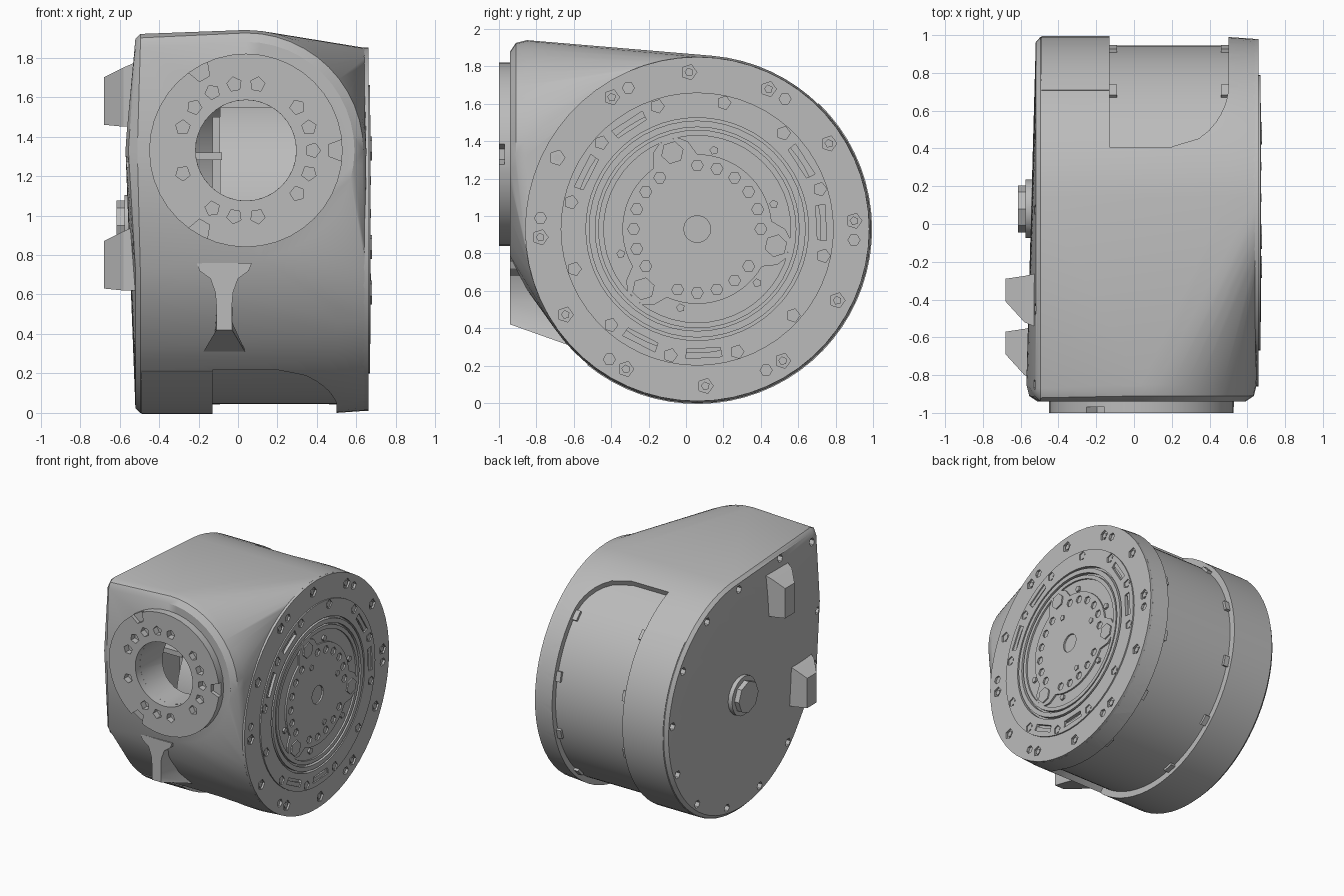
import bpy, bmesh
from math import radians, cos, sin, pi, sqrt

cube = bpy.data.objects.get("Cube")
if cube:
    bpy.data.objects.remove(cube)

CY, CZ = 0.06, 0.93      # main drum axis
FX, FZ = 0.04, 1.33      # front port axis

grey = bpy.data.materials.new("housing grey")
grey.use_nodes = True
grey.diffuse_color = (0.5, 0.5, 0.5, 1)
grey.node_tree.nodes["Principled BSDF"].inputs["Base Color"].default_value = (0.5, 0.5, 0.5, 1)


def along_x(pts, x):
    return [(x, u, v) for u, v in pts]


def along_y(pts, y):
    return [(u, y, v) for u, v in pts]


def circ(u, v, r, n=64, turn=0):
    return [(u + r * cos(2 * pi * i / n + turn), v + r * sin(2 * pi * i / n + turn)) for i in range(n)]


def polar(r, deg, u=CY, v=CZ):
    return u + r * cos(radians(deg)), v + r * sin(radians(deg))


def loft(bm, loops, cyclic=False):
    """Skin loops of equal length; close into a ring or cap both ends."""
    rows = [[bm.verts.new(p) for p in lp] for lp in loops]
    for a, b in zip(rows, rows[1:] + (rows[:1] if cyclic else [])):
        for i in range(len(a)):
            j = (i + 1) % len(a)
            bm.faces.new((a[i], a[j], b[j], b[i]))
    if not cyclic:
        bm.faces.new(rows[0])
        bm.faces.new(rows[-1])


def finish(name, bm):
    bmesh.ops.recalc_face_normals(bm, faces=bm.faces)
    me = bpy.data.meshes.new(name)
    bm.to_mesh(me)
    bm.free()
    me.materials.append(grey)
    ob = bpy.data.objects.new(name, me)
    bpy.context.collection.objects.link(ob)
    return ob


def solids(name, items):
    bm = bmesh.new()
    for loops in items:
        loft(bm, loops)
    return finish(name, bm)


def bar(place, pts, a, b):
    return [place(pts, a), place(pts, b)]


def ring(name, place, c, r_out, r_in, a, b, n=64):
    bm = bmesh.new()
    loft(bm, [place(circ(*c, r, n), w) for r, w in
              ((r_out, a), (r_out, b), (r_in, b), (r_in, a))], True)
    return finish(name, bm)


def cut(ob, cutter):
    """Subtract the cutter, keep the result as plain mesh, drop the cutter."""
    mod = ob.modifiers.new("cut", "BOOLEAN")
    mod.operation, mod.solver, mod.object = "DIFFERENCE", "EXACT", cutter
    dg = bpy.context.evaluated_depsgraph_get()
    me = bpy.data.meshes.new_from_object(ob.evaluated_get(dg))
    ob.modifiers.clear()
    ob.data = me
    bpy.data.objects.remove(cutter)


def smooth(ob, angle=30):
    bpy.ops.object.select_all(action="DESELECT")
    ob.select_set(True)
    bpy.context.view_layer.objects.active = ob
    bpy.ops.object.shade_smooth_by_angle(angle=radians(angle))


# Housing: hull of the side plate outline, the front port block and the output drum
AXIS = (CY, CZ)
pts = []
for x, d in ((-0.52, 0.025), (-0.495, 0)):
    pts += along_x(circ(*AXIS, 0.93 - d, 72), x)
    pts += along_x([(-0.87, 1.92 - d), (-0.92 + d, 1.9 - d), (-0.94 + d, 1.85), (-0.94 + d, 0.73)], x)
pts += along_x(circ(*AXIS, 0.93, 72), 0.5) + along_x(circ(*AXIS, 0.92, 72), 0.64)
for r, y in ((0.61, -0.85), (0.595, -0.91), (0.55, -0.94)):
    pts += along_y(circ(FX, FZ, r, 48), y)
bm = bmesh.new()
for p in pts:
    bm.verts.new(p)
res = bmesh.ops.convex_hull(bm, input=bm.verts)
bmesh.ops.delete(bm, geom=list({v for v in res["geom_interior"] + res["geom_unused"]
                                if isinstance(v, bmesh.types.BMVert)}), context="VERTS")
housing = finish("housing", bm)

# Shallow recess round the back of the drum, with rounded ends on one side
stations = []
for i in range(67):
    a = 68 - 3 * i
    t = min(1, i / 8, (66 - i) / 8)
    x1 = 0.2 + 0.3 * sqrt(1 - (1 - t) ** 2)
    stations.append([(x, *polar(r, a)) for x, r in
                     ((-0.13, 0.885), (x1, 0.885), (x1, 1.2), (-0.13, 1.2))])
cut(housing, solids("recess_cutter", [stations]))

# Hollow interior and front port
cut(housing, solids("cavity_cutter", [bar(along_x, circ(*AXIS, 0.8), -0.45, 0.55)]))
cut(housing, solids("port_cutter", [bar(along_y, circ(FX, FZ, 0.255, 32), -1.1, -0.45)]))

# Screw holes round the side plate
spots = [polar(0.86, a) for a in range(-135, 120, 28)] + [(-0.85, 1.82), (-0.87, 1.27), (-0.87, 0.83), (-0.45, 1.84)]
cut(housing, solids("plate_hole_cutter", [bar(along_x, circ(*s, 0.032, 6), -0.6, -0.48) for s in spots]))
smooth(housing)

# Thin cover band beside the recess
smooth(solids("cover_band", [[[(x, *polar(r, 46 - 5 * i)) for x, r in
       ((-0.49, 0.92), (-0.13, 0.92), (-0.13, 0.935), (-0.49, 0.935))] for i in range(36)]]))

# Clips along both edges of the recess
clips = []
for x0, x1 in ((-0.13, -0.09), (0.46, 0.5)):
    for a in (44, 14, -16, -46, -76):
        clips.append([[(x, *polar(r, b)) for x, r in
                       ((x0, 0.87), (x1, 0.87), (x1, 0.905), (x0, 0.905))] for b in (a - 2.5, a + 2.5)])
solids("recess_clips", clips)

# Inner motor casing and a bracket seen through the port
smooth(solids("motor_casing", [bar(along_x, circ(*AXIS, 0.72), -0.09, 0.56)]))
solids("inner_bracket", [bar(along_y, [(-0.46, 1.28), (-0.08, 1.28), (-0.08, 1.32), (-0.46, 1.32)], -0.6, -0.3),
                         bar(along_y, [(-0.13, 1.1), (-0.09, 1.1), (-0.09, 1.5), (-0.13, 1.5)], -0.56, -0.3)])

# Front mounting flange with bolt holes and three rim notches
flange = ring("front_flange", along_y, (FX, FZ), 0.49, 0.255, -0.92, -1.0, 40)
holes = [bar(along_y, circ(*polar(0.34, a, FX, FZ), 0.038, 5, radians(a)), -1.1, -0.95)
         for a in range(0, 360, 20) if a not in (60, 180, 220, 300)]
for a in (0, 120, 240):
    notch = [polar(r, a + d, FX, FZ) for r, d in ((0.42, -4), (0.55, -8), (0.55, 8), (0.42, 4))]
    holes.append(bar(along_y, notch, -1.1, -0.97))
cut(flange, solids("flange_cutter", holes))
smooth(flange)

# Rib below the front port
half = [(0.14, 0.76), (0.125, 0.72), (0.07, 0.68), (0.045, 0.61), (0.04, 0.55)]
loops = []
for y, foot in ((-0.94, [(0.04, 0.46), (0.04, 0.42)]), (-0.56, [(0.05, 0.38), (0.12, 0.285)])):
    side = half + foot
    loops.append(along_y([(-0.07 + w, z) for w, z in side] + [(-0.07 - w, z) for w, z in reversed(side)], y))
smooth(solids("front_rib", [loops]))

# Output face: concentric rings stepping in to the hub
outer = ring("outer_flange", along_x, AXIS, 0.92, 0.66, 0.6, 0.66, 60)
bolts12 = [polar(0.84, a) for a in range(3, 363, 30)]
pins = [polar(0.84, a) for a in (116, 56, -4, -64, -124, 176)]
cut(outer, solids("outer_cutter", [bar(along_x, circ(*s, 0.042, 5), 0.645, 0.7) for s in bolts12] +
                  [bar(along_x, circ(*s, 0.032, 6), 0.62, 0.7) for s in pins]))
smooth(outer)

mount = ring("mounting_ring", along_x, AXIS, 0.73, 0.595, 0.6, 0.67, 60)
bolts_in = [polar(0.69, a) for a in range(18, 378, 30)]
slots = []
for a in (3, 33, 123, 153, 243, 273):
    slots.append([polar(r, a + d) for r, d in ((0.645, -8), (0.695, -8), (0.695, 8), (0.645, 8))])
cut(mount, solids("mount_cutter", [bar(along_x, circ(*s, 0.037, 5), 0.655, 0.7) for s in bolts_in] +
                  [bar(along_x, s, 0.645, 0.7) for s in slots]))
smooth(mount)

smooth(ring("seal_ring", along_x, AXIS, 0.58, 0.545, 0.6, 0.672, 48))
smooth(ring("inner_ring", along_x, AXIS, 0.53, 0.5, 0.6, 0.668, 48))
smooth(solids("output_plate", [bar(along_x, circ(*AXIS, 0.51), 0.6, 0.655)]))

# Hub: a round plate with three lugs, a bolt circle and a centre bore
LUGS = (108, 228, 348)
outline = []
for a in range(0, 360, 6):
    near = min(abs((a - g + 180) % 360 - 180) for g in LUGS)
    outline.append(polar(0.5 if near <= 6 else 0.47 if near <= 12 else 0.4, a))
hub = solids("output_hub", [bar(along_x, outline, 0.6, 0.668)])
hub_holes = [polar(0.34, a) for a in range(0, 360, 18) if all(abs(a - g) > 7 for g in LUGS)]
cut(hub, solids("hub_cutter", [bar(along_x, circ(*s, 0.032, 6), 0.645, 0.7) for s in hub_holes] +
                [bar(along_x, circ(*AXIS, 0.072, 16), 0.62, 0.7)]))
lug_bolts = [polar(0.43, a) for a in LUGS]
solids("lug_bolts", [bar(along_x, circ(*s, 0.062, 6, 0.3), 0.64, 0.678) for s in lug_bolts])

# Small screw heads across the output face
heads = [(s, 0.654) for s in bolts12] + [(s, 0.664) for s in bolts_in]
heads += [(polar(0.43, a), 0.67) for a in (78, 18, -42, -102, -162)]
heads += [(polar(0.26, a), 0.675) for a in (108, 18, -72)]
solids("screw_heads", [bar(along_x, circ(*s, 0.024, 5, 0.5), 0.62, x) for s, x in heads])

# Side plate hub and two tapered connector lugs
smooth(solids("side_hub", [bar(along_x, circ(0.08, 0.95, 0.155, 20), -0.5, -0.575),
                           bar(along_x, circ(0.08, 0.95, 0.125, 8), -0.57, -0.615)]))


def box(y0, y1, z0, z1):
    return [(y0, z0), (y1, z0), (y1, z1), (y0, z1)]


for name, y, z in (("upper_connector", -0.26, 1.45), ("lower_connector", -0.54, 0.62)):
    solids(name, [[along_x(box(y - 0.29, y, z, z + 0.33), -0.51),
                   along_x(box(y - 0.26, y - 0.015, z, z + 0.3), -0.58),
                   along_x(box(y - 0.15, y - 0.03, z + 0.01, z + 0.25), -0.68)]])
